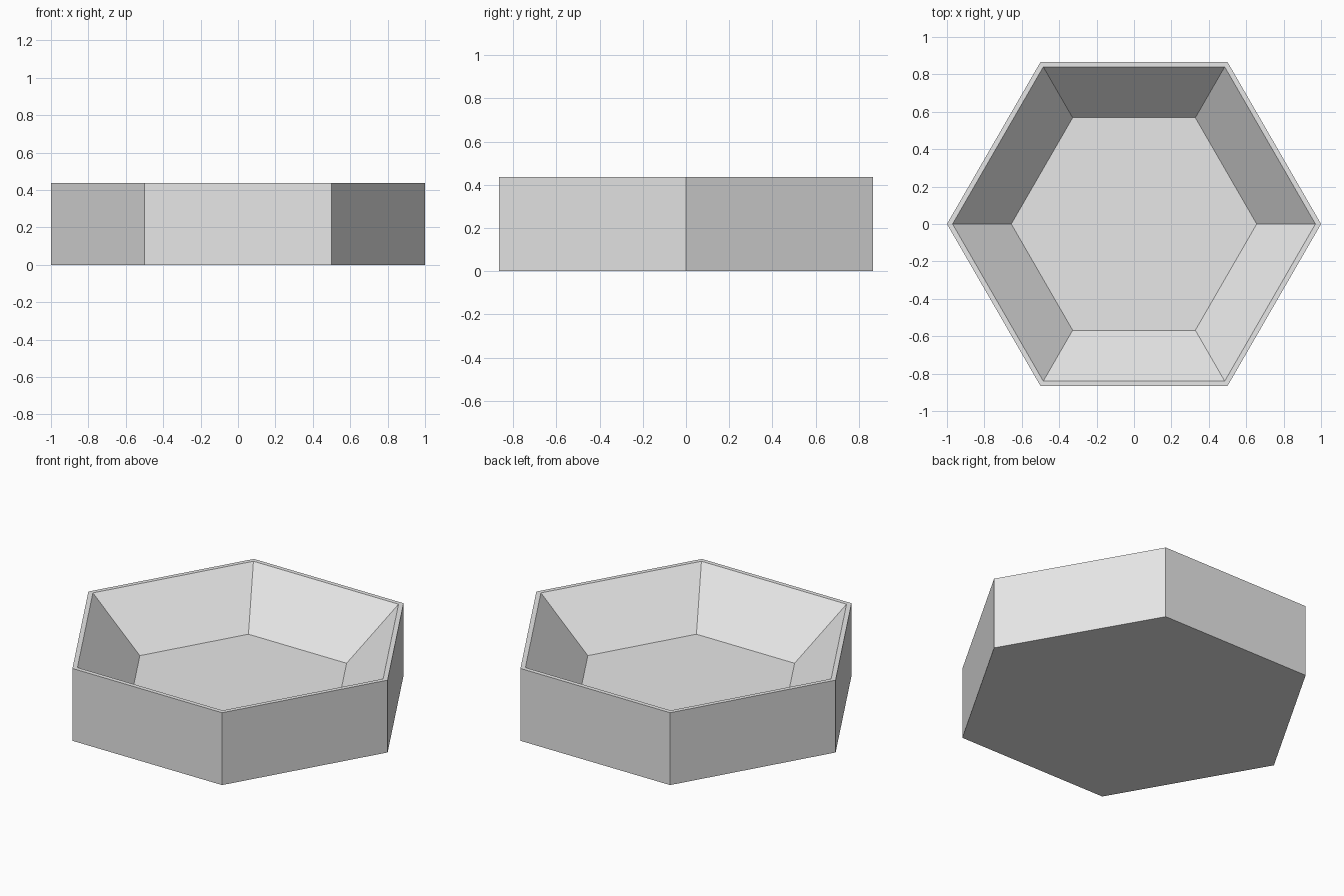
import bpy
import bmesh
from math import cos, sin, pi

cube = bpy.data.objects.get("Cube")
if cube:
    bpy.data.objects.remove(cube, do_unlink=True)

SIDES = 6
HEIGHT = 0.437
FLOOR = 0.142

grey = bpy.data.materials.new("light_grey")
grey.use_nodes = True
colour = (0.8, 0.8, 0.8, 1)
grey.diffuse_color = colour
grey.node_tree.nodes["Principled BSDF"].inputs["Base Color"].default_value = colour


def add_ring(bm, radius, z):
    """Hexagon of vertices with corners on the x axis."""
    angles = [2 * pi * i / SIDES for i in range(SIDES)]
    return [bm.verts.new((radius * cos(a), radius * sin(a), z)) for a in angles]


# Tray section from the outer base, over the thin rim, down to the inner floor
profile = [(1, 0), (1, HEIGHT), (0.97, HEIGHT), (0.656, FLOOR)]
bm = bmesh.new()
rings = [add_ring(bm, r, z) for r, z in profile]
for low, high in zip(rings, rings[1:]):
    for i in range(SIDES):
        j = (i + 1) % SIDES
        bm.faces.new((low[i], low[j], high[j], high[i]))

# Underside and floor
bm.faces.new(reversed(rings[0]))
bm.faces.new(rings[-1])
bmesh.ops.recalc_face_normals(bm, faces=bm.faces)

mesh = bpy.data.meshes.new("hexagonal_tray")
bm.to_mesh(mesh)
bm.free()
mesh.materials.append(grey)
tray = bpy.data.objects.new("hexagonal_tray", mesh)
bpy.context.collection.objects.link(tray)
